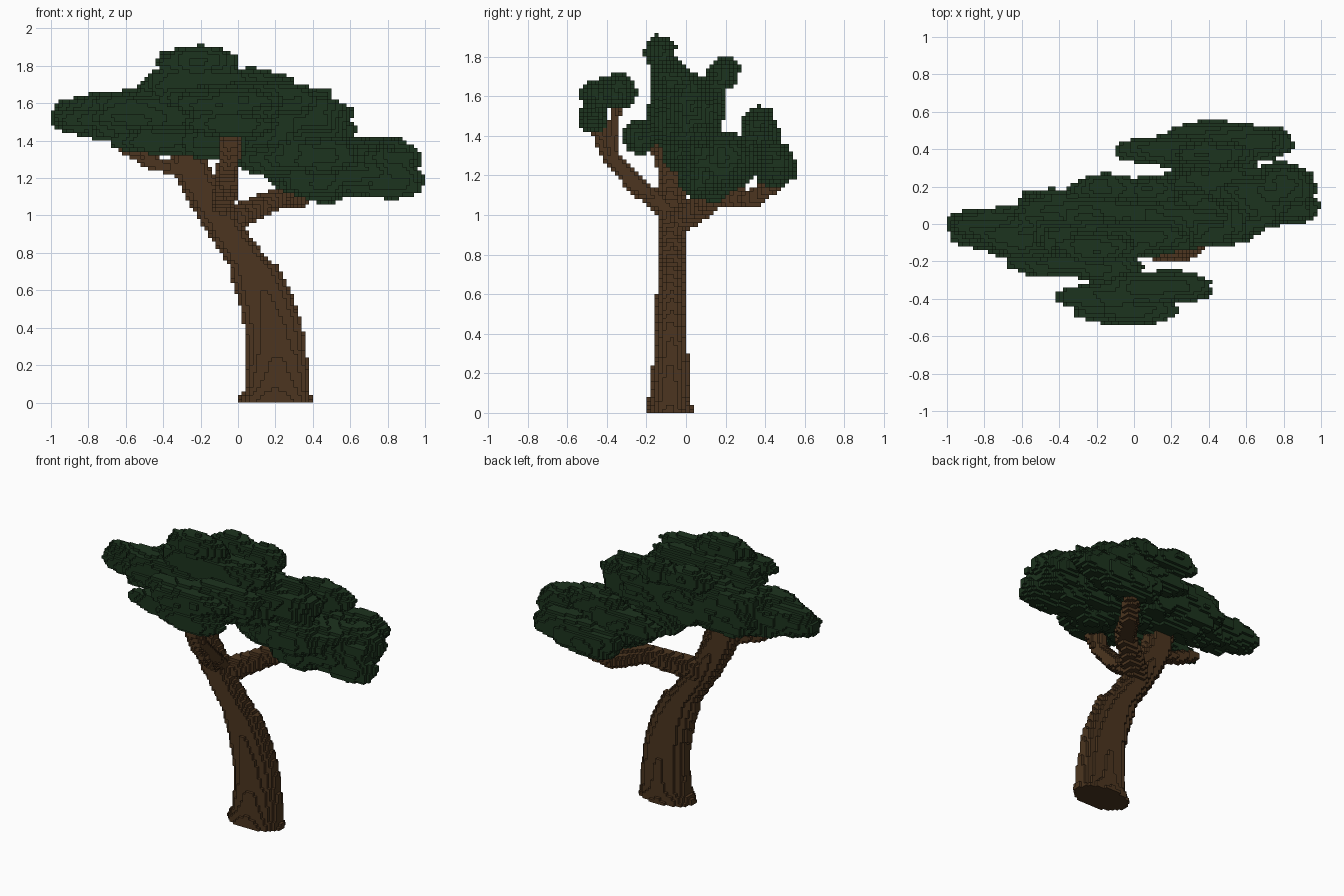
import bpy
import math
from mathutils import Vector, noise

STEP = 0.02  # edge of one block

cube = bpy.data.objects.get("Cube")
if cube:
    bpy.data.objects.remove(cube, do_unlink=True)


def make_material(name, colour):
    mat = bpy.data.materials.new(name)
    mat.use_nodes = True
    mat.diffuse_color = (*colour, 1)
    mat.node_tree.nodes["Principled BSDF"].inputs["Base Color"].default_value = (*colour, 1)
    return mat


bark = make_material("brown bark", (0.072, 0.036, 0.014))
leaf = make_material("dark green leaves", (0.012, 0.033, 0.013))

cells = {}  # block index -> name of the part that owns it


def fill(name, centre, radii, rough):
    """Fill an ellipsoid with blocks; rough makes its edge uneven."""
    spans = []
    for c, r in zip(centre, radii):
        reach = r * (1 + rough)
        spans.append(range(math.floor((c - reach) / STEP), math.ceil((c + reach) / STEP)))
    for i in spans[0]:
        for j in spans[1]:
            for k in spans[2]:
                if k < 0:
                    continue
                p = Vector((i + 0.5, j + 0.5, k + 0.5)) * STEP
                d = sum(((a - c) / r) ** 2 for a, c, r in zip(p, centre, radii)) ** 0.5
                limit = 1
                if abs(d - 1) < rough:
                    limit += rough * noise.noise(Vector((p.x * 7, p.y * 15, p.z * 15)))
                if d < limit:
                    cells[i, j, k] = name


def limb(name, stretch, thick, thin, *points):
    """Sweep a tapering brush, wider along x, through the points."""
    pieces = len(points) - 1
    for index in range(pieces):
        a, b = Vector(points[index]), Vector(points[index + 1])
        count = math.ceil((b - a).length / STEP)
        for n in range(count + 1):
            r = thick + (thin - thick) * (index + n / count) / pieces
            fill(name, a.lerp(b, n / count), (r * stretch, r, r), 0)


def clump(name, x, y, z, length, size):
    """A tuft of leaves drawn out along x."""
    fill(name, (x, y, z), (length, size, size), 0.22)


# Leaning trunk with a flared foot
limb("trunk", 1.65, .12, .105, (.2, -.085, 0), (.21, -.085, .06))
limb("trunk", 1.8, .1, .09, (.21, -.085, .06), (.21, -.08, .24))
limb("trunk", 1.9, .088, .072, (.21, -.075, .2), (.19, -.075, .4), (.15, -.075, .55), (.09, -.075, .7))
limb("trunk", 1.35, .075, .07, (.09, -.075, .7), (-.05, -.075, .9), (-.1, -.075, .98))

# Branches
limb("main_branch", 1.5, .07, .064, (-.1, -.075, .98), (-.24, -.08, 1.22), (-.28, -.08, 1.38))
limb("right_twig", 1.5, .04, .03, (-.3, -.1, 1.24), (-.45, -.13, 1.28), (-.6, -.15, 1.36))
limb("front_branch", 1.4, .05, .04, (-.09, -.1, 1.03), (-.06, -.25, 1.15), (-.05, -.37, 1.28), (-.04, -.44, 1.42))
limb("front_branch", 1.4, .03, .028, (-.05, -.38, 1.32), (-.02, -.35, 1.56))
limb("left_branch", 1.2, .07, .04, (-.05, -.04, .97), (.08, .06, 1.03), (.2, .15, 1.085), (.32, .34, 1.08),
     (.4, .45, 1.16))

# Crown foliage, from the top tuft down to the pointed right tip
clump("crown_foliage", -.22, -.13, 1.83, .21, .08)
clump("crown_foliage", -.2, -.09, 1.7, .36, .1)
clump("crown_foliage", .06, -.07, 1.68, .28, .095)
clump("crown_foliage", -.2, .01, 1.52, .56, .185)
clump("crown_foliage", .15, .03, 1.53, .43, .165)
clump("crown_foliage", -.08, -.06, 1.45, .35, .125)
clump("crown_foliage", -.55, -.05, 1.53, .34, .14)
clump("crown_foliage", -.8, -.02, 1.53, .21, .1)
clump("crown_foliage", .4, .02, 1.53, .2, .12)

# Tufts behind and beside the crown
clump("crown_back_foliage", -.15, .2, 1.72, .19, .075)
clump("crown_back_foliage", .08, .18, 1.71, .17, .075)
clump("crown_back_foliage", -.05, .1, 1.61, .25, .08)
clump("right_foliage", -.37, -.21, 1.4, .29, .08)
clump("right_foliage", -.15, -.24, 1.39, .2, .085)

# Front foliage: a low outer lobe and a raised inner lobe
clump("front_foliage", -.04, -.47, 1.49, .24, .075)
clump("front_foliage", -.04, -.45, 1.6, .28, .08)
clump("front_foliage", -.12, -.39, 1.62, .3, .08)
clump("front_foliage", .12, -.34, 1.63, .3, .09)

# Low left foliage
clump("left_foliage", .22, .03, 1.3, .24, .1)
clump("left_foliage", .42, .1, 1.22, .25, .15)
clump("left_foliage", .62, .13, 1.26, .33, .16)
clump("left_foliage", .45, .22, 1.25, .3, .12)
clump("left_foliage", .8, .2, 1.29, .17, .13)
clump("left_foliage", .78, .09, 1.18, .22, .09)
clump("left_foliage", .42, -.01, 1.32, .27, .11)

# Back foliage
clump("back_foliage", .45, .45, 1.25, .27, .11)
clump("back_foliage", .6, .43, 1.28, .25, .1)
clump("back_foliage", .2, .39, 1.4, .29, .08)
clump("back_foliage", .4, .37, 1.46, .23, .085)
clump("back_foliage", .4, .33, 1.34, .2, .06)

# The six block sides: direction and corner loop
SIDES = []
for axis in range(3):
    u, v = (axis + 1) % 3, (axis + 2) % 3
    for side in (0, 1):
        loop = []
        for a, b in ((0, 0), (1, 0), (1, 1), (0, 1)):
            corner = [0, 0, 0]
            corner[axis], corner[u], corner[v] = side, a, b
            loop.append(tuple(corner))
        direction = [0, 0, 0]
        direction[axis] = 2 * side - 1
        SIDES.append((direction, loop if side else loop[::-1]))


def build(name, material):
    """Skin the outer sides of one part's blocks."""
    verts, faces = {}, []
    for cell, owner in cells.items():
        if owner != name:
            continue
        for direction, loop in SIDES:
            if tuple(c + d for c, d in zip(cell, direction)) in cells:
                continue
            corners = [tuple(c + o for c, o in zip(cell, corner)) for corner in loop]
            faces.append([verts.setdefault(p, len(verts)) for p in corners])
    mesh = bpy.data.meshes.new(name)
    mesh.from_pydata([Vector(p) * STEP for p in verts], [], faces)
    mesh.materials.append(material)
    bpy.context.collection.objects.link(bpy.data.objects.new(name, mesh))


for part in sorted(set(cells.values())):
    build(part, leaf if part.endswith("foliage") else bark)
